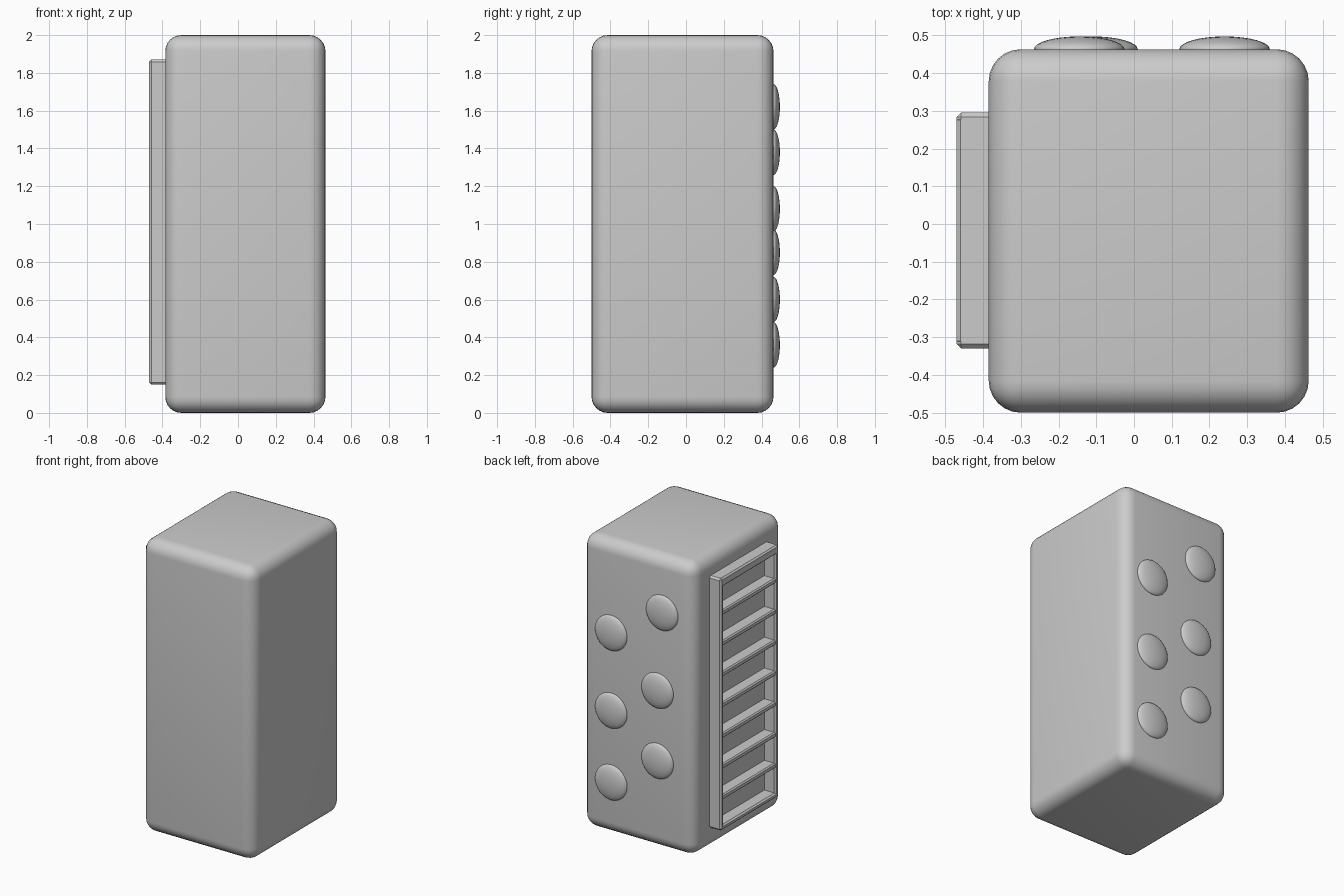
import bpy

old = bpy.data.objects.get("Cube")
if old:
    bpy.data.objects.remove(old, do_unlink=True)

# Single plain finish
grey = bpy.data.materials.new("light_grey")
grey.use_nodes = True
tone = (0.6, 0.6, 0.6, 1)
grey.diffuse_color = tone
grey.node_tree.nodes["Principled BSDF"].inputs["Base Color"].default_value = tone


def box(name, low, high, bevel, segments=1):
    """Box between two corners with bevelled edges."""
    centre = [(a + b) / 2 for a, b in zip(low, high)]
    bpy.ops.mesh.primitive_cube_add(size=1, location=centre)
    ob = bpy.context.object
    ob.name = name
    ob.scale = [b - a for a, b in zip(low, high)]
    bpy.ops.object.transform_apply(location=False, rotation=False, scale=True)
    mod = ob.modifiers.new("Bevel", "BEVEL")
    mod.width = bevel
    mod.segments = segments
    bpy.ops.object.modifier_apply(modifier=mod.name)
    ob.data.materials.append(grey)
    return ob


# Rounded main body
BACK, SIDE = 0.463, -0.385
box("body", (SIDE, -0.5, 0), (0.463, BACK, 2), 0.085, 6)
bpy.ops.object.shade_smooth_by_angle()

# Staggered flattened domes on the back
columns = {
    "right": [(-0.145, 1.62), (-0.11, 1.08), (-0.11, 0.6)],
    "left": [(0.24, 1.38), (0.24, 0.85), (0.24, 0.36)],
}
for side, spots in columns.items():
    for i, (x, z) in enumerate(spots):
        bpy.ops.mesh.primitive_uv_sphere_add(
            segments=32, ring_count=16, radius=1, location=(x, BACK, z))
        dome = bpy.context.object
        dome.name = f"back_dome_{side}_{i + 1}"
        dome.scale = (0.12, 0.034, 0.12)
        dome.data.materials.append(grey)
        bpy.ops.object.shade_smooth_by_angle()

# Raised frame on the right side
OUT, INNER = -0.47, SIDE + 0.02
Y0, Y1, Z0, Z1, BAR = -0.33, 0.295, 0.15, 1.87, 0.035
box("frame_front_post", (OUT, Y0, Z0), (INNER, Y0 + BAR, Z1), 0.012)
box("frame_back_post", (OUT, Y1 - BAR, Z0), (INNER, Y1, Z1), 0.012)
box("frame_top", (OUT, Y0 + 0.01, Z1 - 0.06), (INNER, Y1 - 0.01, Z1), 0.01)
box("frame_bottom", (OUT, Y0 + 0.01, Z0), (INNER, Y1 - 0.01, Z0 + BAR), 0.01)

# Evenly spaced slats inside the frame
for i in range(7):
    z = 1.63 - 0.21 * i
    box(f"slat_{i + 1}", (OUT + 0.005, Y0 + 0.02, z - 0.018),
        (INNER, Y1 - 0.02, z + 0.018), 0.008)
